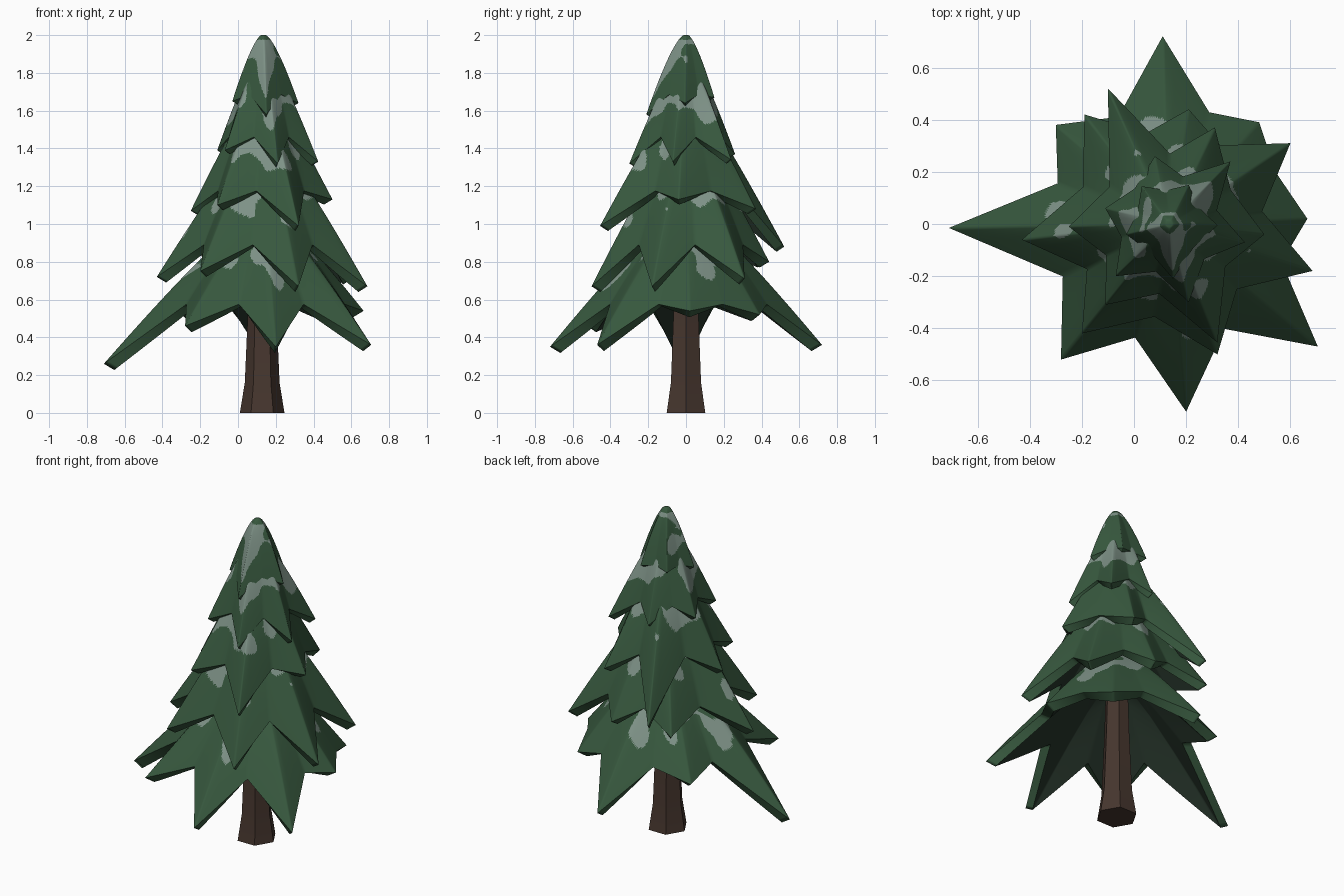
import bpy, bmesh, math
from mathutils import Vector, noise

if "Cube" in bpy.data.objects:
    bpy.data.objects.remove(bpy.data.objects["Cube"])

CX, CY = 0.135, 0.0


def material(name, srgb):
    m = bpy.data.materials.new(name)
    m.diffuse_color = [((c / 255 + 0.055) / 1.055) ** 2.4 for c in srgb] + [1]
    m.use_nodes = True
    m.node_tree.nodes["Principled BSDF"].inputs["Base Color"].default_value = m.diffuse_color
    return m


GREEN = material("needle green", (55, 88, 62))
SNOW = material("frosty grey", (126, 146, 135))
SHADE = material("underside dark green", (36, 50, 40))
BARK = material("bark brown", (70, 54, 46))


def make_object(name, bm, mats, angle=None):
    bmesh.ops.recalc_face_normals(bm, faces=bm.faces)
    for f in bm.faces:
        f.smooth = True
    me = bpy.data.meshes.new(name)
    bm.to_mesh(me)
    bm.free()
    for m in mats:
        me.materials.append(m)
    ob = bpy.data.objects.new(name, me)
    bpy.context.collection.objects.link(ob)
    if angle:
        bpy.ops.object.select_all(action='DESELECT')
        ob.select_set(True)
        bpy.context.view_layer.objects.active = ob
        bpy.ops.object.shade_smooth_by_angle(angle=math.radians(angle))


def loft(bm, rings):
    """Bridge closed rings of points; returns a list of face rows, ends capped."""
    vs = [[bm.verts.new(p) for p in r] for r in rings]
    n = len(vs[0])
    rows = []
    for a, b in zip(vs, vs[1:]):
        rows.append([bm.faces.new((a[i], a[(i + 1) % n], b[(i + 1) % n], b[i])) for i in range(n)])
    bm.faces.new(vs[0])
    bm.faces.new(vs[-1])
    return rows


# Trunk: flared six-sided post
bm = bmesh.new()
loft(bm, [[(0.128 + r * math.cos(k * math.pi / 3), r * math.sin(k * math.pi / 3), z) for k in range(6)]
          for z, r in ((0, 0.118), (0.16, 0.092), (0.55, 0.075), (0.9, 0.065))])
make_object("trunk", bm, [BARK], 20)


def tier(name, tips, valley_r, valley_z, r0, z0, power, hem, frost):
    """Star-shaped skirt of branches hanging from a small top ring."""
    polar = sorted((math.atan2(y - CY, x - CX), math.hypot(x - CX, y - CY), z) for x, y, z in tips)
    corners = []
    for i, (a, r, z) in enumerate(polar):
        a2 = polar[(i + 1) % len(polar)][0]
        if a2 < a:
            a2 += 2 * math.pi
        m = (a + a2) / 2
        corners.append(Vector((CX + r * math.cos(a), CY + r * math.sin(a), z)))
        corners.append(Vector((CX + valley_r * math.cos(m), CY + valley_r * math.sin(m), valley_z)))
    # outline subdivided so the frost patches can follow the faces
    cols, rows, win = 20, 48, 5
    rim, drop = [], []
    for i, c in enumerate(corners):
        for k in range(cols):
            s = k / cols
            rim.append(c.lerp(corners[(i + 1) % len(corners)], s))
            drop.append(0.6 - 0.4 * (s if i % 2 == 0 else 1 - s))
    n = len(rim)
    soft = [sum((rim[(i + j) % n] for j in range(-win, win + 1)), Vector()) / (2 * win + 1)
            for i in range(n)]

    def ring(edge, t, r, ztop):
        out = []
        for p in edge:
            d = Vector((p.x - CX, p.y - CY))
            rad = r + (d.length - r) * t
            d.normalize()
            out.append(Vector((CX + d.x * rad, CY + d.y * rad, ztop + (p.z - ztop) * t ** power)))
        return out

    # hem: outline pulled inward and down, less so at the valleys
    under = []
    for p, q in zip(rim, drop):
        d = Vector((p.x - CX, p.y - CY, 0)).normalized()
        under.append(p - d * hem - Vector((0, 0, hem * q)))
    rings = []
    for k in range(rows + 1):
        t = k / rows
        rings.append(ring([a.lerp(b, 1 - t) for a, b in zip(rim, soft)], t, r0, z0))
    rings += [ring(under, t, r0 * 0.7, z0 - hem * 2) for t in (1, 0.75, 0.5, 0.25, 0)]
    bm = bmesh.new()
    faces = loft(bm, rings)
    # frost patches on the inner part of each branch, tips stay green
    for k, row in enumerate(faces[:rows]):
        t = (k + 0.5) / rows
        for f in row:
            c = f.calc_center_median()
            v = noise.noise(Vector((c.x * 8.5, c.y * 8.5, c.z * 5)) + Vector((3.1, 7.7, z0 * 4)))
            if v + min(0.62 - t, 0.15) * 2.2 > frost and c.z < 1.975:
                f.material_index = 1
    # dark inside, crisp hem
    for row in faces[rows + 1:]:
        for f in row:
            f.material_index = 2
    hem_faces = set(faces[rows])
    for f in hem_faces:
        for e in f.edges:
            if any(g not in hem_faces for g in e.link_faces):
                e.smooth = False
    make_object(name, bm, [GREEN, SNOW, SHADE])


# Branch tiers, bottom to top: tips, valley radius and height, top ring, curve, hem, frost threshold
tier("branches_bottom",
     [(-0.71, -0.015, 0.26), (-0.28, -0.52, 0.46), (0.20, -0.72, 0.35), (0.705, -0.47, 0.36),
      (0.665, 0.02, 0.54), (0.48, 0.39, 0.52), (0.11, 0.72, 0.36), (-0.30, 0.38, 0.52)],
     0.455, 0.575, 0.12, 1.0, 1.15, 0.055, 0.30)
tier("branches_low",
     [(-0.19, 0.42, 0.80), (0.21, 0.44, 0.80), (0.60, 0.31, 0.71), (0.685, -0.18, 0.67),
      (0.32, -0.50, 0.67), (-0.20, -0.42, 0.75), (-0.43, -0.06, 0.72)],
     0.36, 0.89, 0.12, 1.36, 1.15, 0.05, 0.26)
tier("branches_middle",
     [(-0.10, 0.52, 0.88), (0.31, 0.37, 1.08), (0.50, -0.04, 1.13), (0.32, -0.455, 0.99),
      (-0.11, -0.31, 1.10), (-0.25, -0.01, 1.07)],
     0.27, 1.175, 0.10, 1.60, 1.15, 0.045, 0.20)
tier("branches_high",
     [(0.37, 0.24, 1.34), (0.425, -0.07, 1.33), (0.21, -0.30, 1.32), (-0.07, -0.20, 1.39),
      (-0.11, 0.06, 1.39), (0.08, 0.26, 1.37)],
     0.19, 1.46, 0.08, 1.80, 1.2, 0.035, 0.18)
tier("branches_top",
     [(0.03, 0.145, 1.67), (0.21, 0.15, 1.67), (0.32, -0.005, 1.64), (0.15, -0.21, 1.58),
      (-0.03, -0.04, 1.65)],
     0.13, 1.685, 0.012, 2.0, 1.45, 0.03, 0.12)
